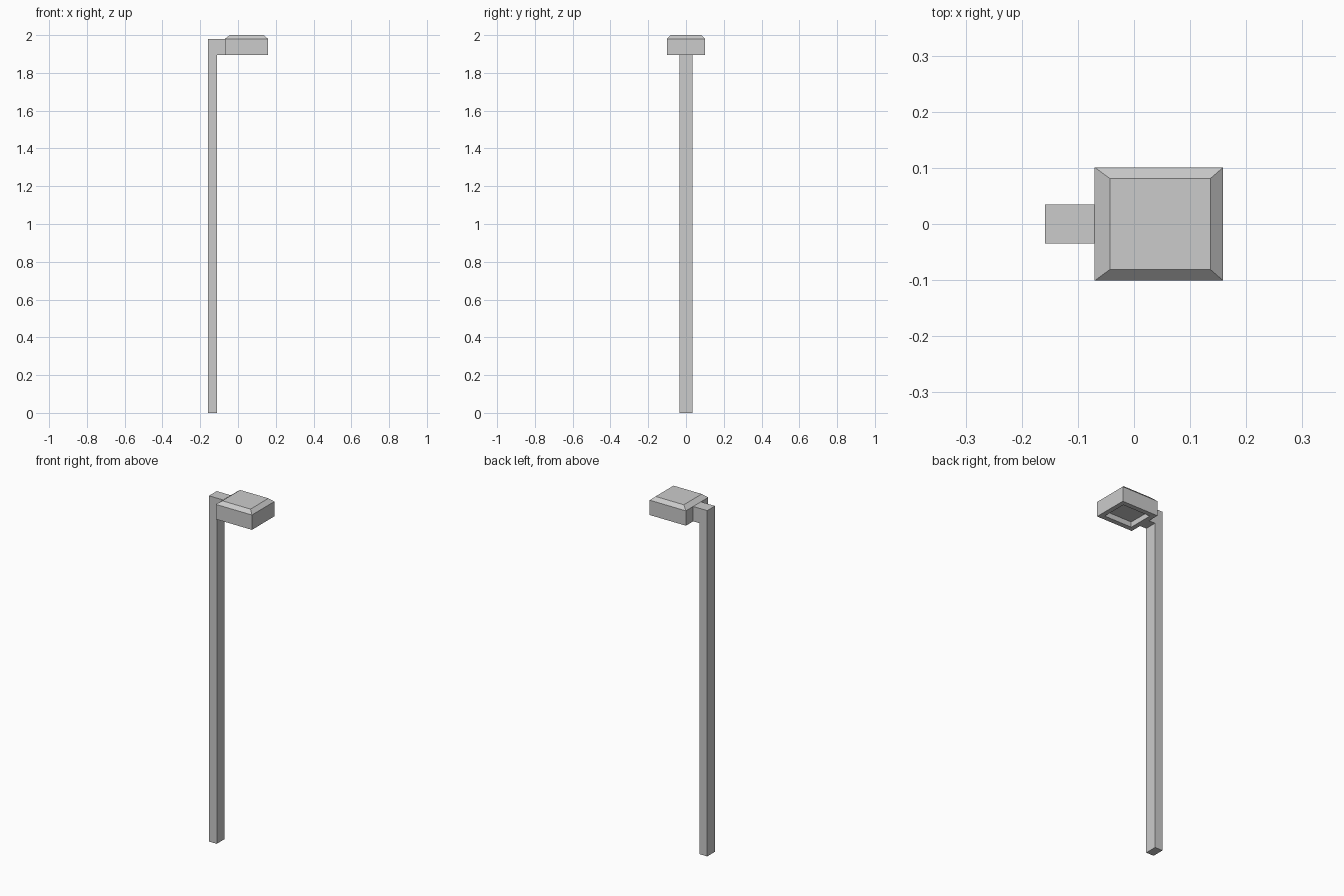
import bpy, bmesh

if "Cube" in bpy.data.objects:
    bpy.data.objects.remove(bpy.data.objects["Cube"])


def make_object(name, bm):
    bmesh.ops.recalc_face_normals(bm, faces=bm.faces)
    mesh = bpy.data.meshes.new(name)
    bm.to_mesh(mesh)
    bm.free()
    obj = bpy.data.objects.new(name, mesh)
    bpy.context.collection.objects.link(obj)
    return obj


def ring(bm, x0, x1, y, z):
    return [bm.verts.new((px, py, z))
            for px, py in ((x0, -y), (x1, -y), (x1, y), (x0, y))]


# Pole and bracket: L-shaped side profile extruded across y
bm = bmesh.new()
profile = [(-0.159, 0), (-0.11, 0), (-0.11, 1.895), (-0.07, 1.895),
           (-0.07, 1.98), (-0.159, 1.98)]
face = bm.faces.new([bm.verts.new((x, -0.035, z)) for x, z in profile])
side = bmesh.ops.extrude_face_region(bm, geom=[face])["geom"]
bmesh.ops.translate(bm, vec=(0, 0.07, 0),
                    verts=[g for g in side if isinstance(g, bmesh.types.BMVert)])
make_object("pole_with_bracket", bm)

# Lamp head: stacked rings from the recess ceiling, round the rim, up to the cap
bm = bmesh.new()
rings = [ring(bm, *r) for r in (
    (-0.043, 0.132, 0.073, 1.925),   # recess ceiling
    (-0.043, 0.132, 0.073, 1.895),   # opening
    (-0.07, 0.159, 0.101, 1.895),    # outer rim
    (-0.07, 0.159, 0.101, 1.98),     # shoulder
    (-0.043, 0.136, 0.081, 2.0),     # sloped cap top
)]
for a, b in zip(rings, rings[1:]):
    for i in range(4):
        j = (i + 1) % 4
        bm.faces.new((a[i], a[j], b[j], b[i]))
bm.faces.new(rings[0])
bm.faces.new(rings[-1])
make_object("lamp_head", bm)
